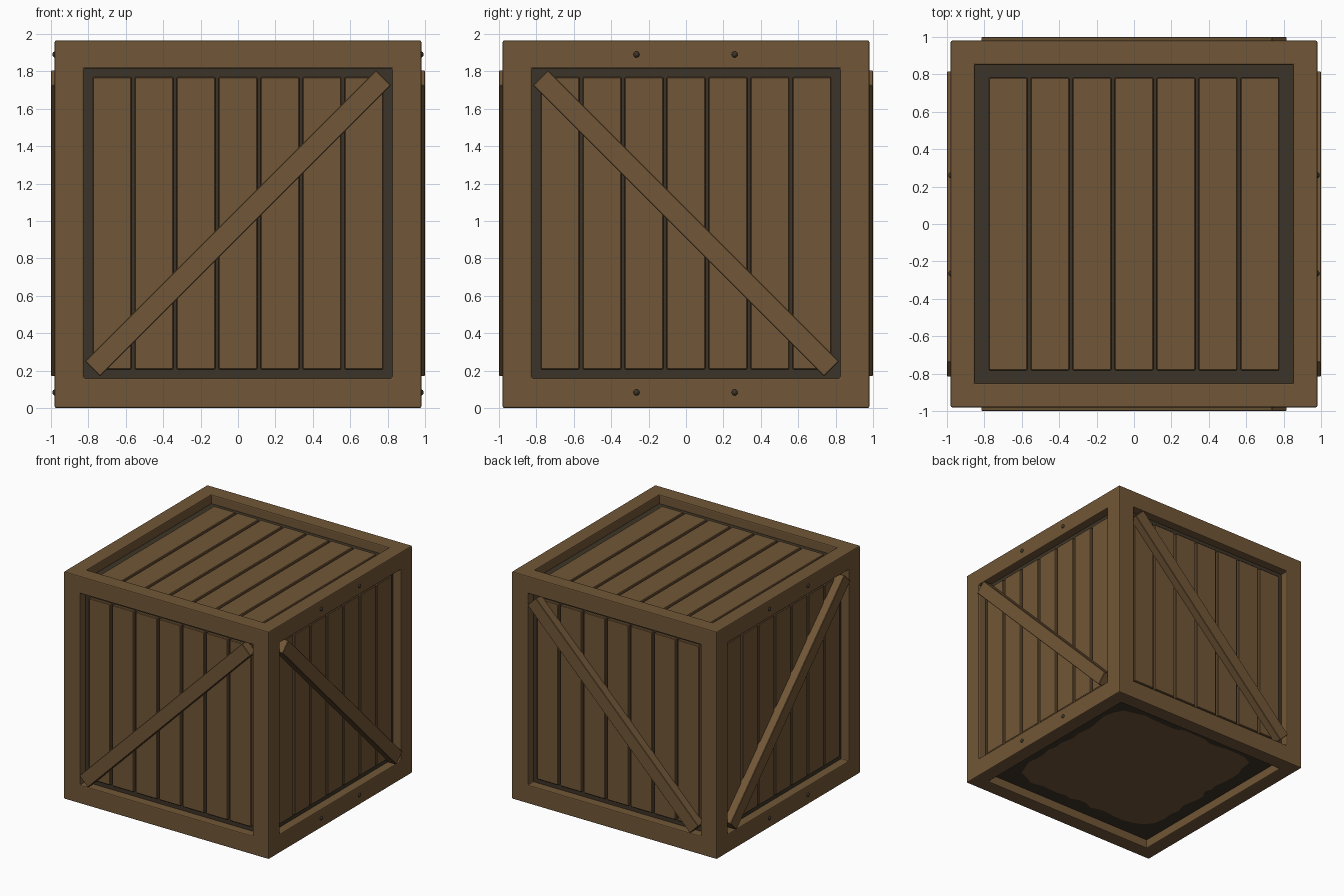
import bpy, bmesh, math, random
from mathutils import Matrix, Vector

if "Cube" in bpy.data.objects:
    bpy.data.objects.remove(bpy.data.objects["Cube"])

random.seed(4)
H, MID = 0.98, 0.9825          # half width of the frame, centre height


def material(name, rgb):
    m = bpy.data.materials.new(name)
    m.diffuse_color = (*rgb, 1)
    m.use_nodes = True
    m.node_tree.nodes["Principled BSDF"].inputs["Base Color"].default_value = m.diffuse_color
    return m


WOOD = material("brown wood", (0.165, 0.094, 0.038))
DARK = material("dark wood", (0.046, 0.034, 0.020))


def add_object(name, bm, mat, bevel=0.0):
    me = bpy.data.meshes.new(name)
    bm.to_mesh(me)
    bm.free()
    ob = bpy.data.objects.new(name, me)
    bpy.context.collection.objects.link(ob)
    me.materials.append(mat)
    if bevel:
        b = ob.modifiers.new("bevel", 'BEVEL')
        b.width, b.segments, b.limit_method = bevel, 1, 'ANGLE'
    return ob


def box(bm, centre, size, xf=Matrix()):
    bmesh.ops.create_cube(bm, size=1, matrix=xf @ Matrix.Translation(centre)
                          @ Matrix.Diagonal((*size, 1)))


def box_object(name, centre, size, mat, bevel=0.0):
    bm = bmesh.new()
    box(bm, centre, size)
    return add_object(name, bm, mat, bevel)


# Frame: solid cube with a square opening cut through along each axis
frame = box_object("frame", (0, 0, MID), (2 * H, 2 * H, 2 * MID), WOOD)
cutters = [((0, 0, 0.9875), (1.65, 3, 1.655)),
           ((0, 0, 0.9875), (3, 1.65, 1.655)),
           ((0, 0, MID), (1.70, 1.70, 4))]
bpy.context.view_layer.objects.active = frame
for centre, size in cutters:
    cut = box_object("frame_cutter", centre, size, WOOD)
    cut.hide_render = True
    mod = frame.modifiers.new("cut", 'BOOLEAN')
    mod.operation, mod.solver, mod.object = 'DIFFERENCE', 'EXACT', cut
    bpy.ops.object.modifier_apply(modifier=mod.name)
    bpy.data.objects.remove(cut)
bev = frame.modifiers.new("bevel", 'BEVEL')
bev.width, bev.segments, bev.limit_method = 0.008, 2, 'ANGLE'

# Dark inner box seen between the planks
box_object("inner_box", (0, 0, MID), (1.81, 1.81, 1.81), DARK)


# Planks: seven per face, built facing -y around the origin
def planks(name, xf):
    bm = bmesh.new()
    for i in range(7):
        box(bm, ((i - 3) * 0.2245, -0.915, 0), (0.206, 0.03, 1.565), xf)
    return add_object(name, bm, WOOD, 0.005)


# Diagonal brace, rising to the right when mirrored is False
def brace(name, xf, mirrored):
    bm = bmesh.new()
    tilt = Matrix.Rotation(math.radians(45 if mirrored else -45), 4, 'Y')
    box(bm, (0, 0, 0), (2.2, 0.08, 0.115), xf @ Matrix.Translation((0, -0.96, 0)) @ tilt)
    return add_object(name, bm, WOOD, 0.004)


lift = Matrix.Translation((0, 0, 0.9875))
for name, turn, mirrored in (("front", 0, False), ("right", 90, True),
                             ("back", 180, True), ("left", 270, False)):
    xf = lift @ Matrix.Rotation(math.radians(turn), 4, 'Z')
    planks(name + "_planks", xf)
    brace(name + "_brace", xf, mirrored)

# Lid planks, running front to back
planks("lid_planks", Matrix.Translation((0, 0, MID)) @ Matrix.Rotation(-math.pi / 2, 4, 'X'))

# Worn brown patch with a ragged edge on the recessed underside
bm = bmesh.new()
ring = []
for i in range(64):
    a = 2 * math.pi * i / 64
    c, s = math.cos(a), math.sin(a)
    r = 0.72 / (abs(c) ** 8 + abs(s) ** 8) ** 0.125 + random.uniform(-0.025, 0.025)
    ring.append(bm.verts.new((r * c, r * s, 0.072)))
bm.faces.new(ring[::-1])
add_object("underside_patch", bm, WOOD)

# Rivets on the left and right rails
bm = bmesh.new()
for sx in (-1, 1):
    for y in (-0.265, 0.26):
        for z in (0.083, 1.89):
            bmesh.ops.create_uvsphere(bm, u_segments=12, v_segments=8, radius=0.017,
                                      matrix=Matrix.Translation((sx * 0.976, y, z)))
rivets = add_object("rivets", bm, DARK)
for p in rivets.data.polygons:
    p.use_smooth = True
